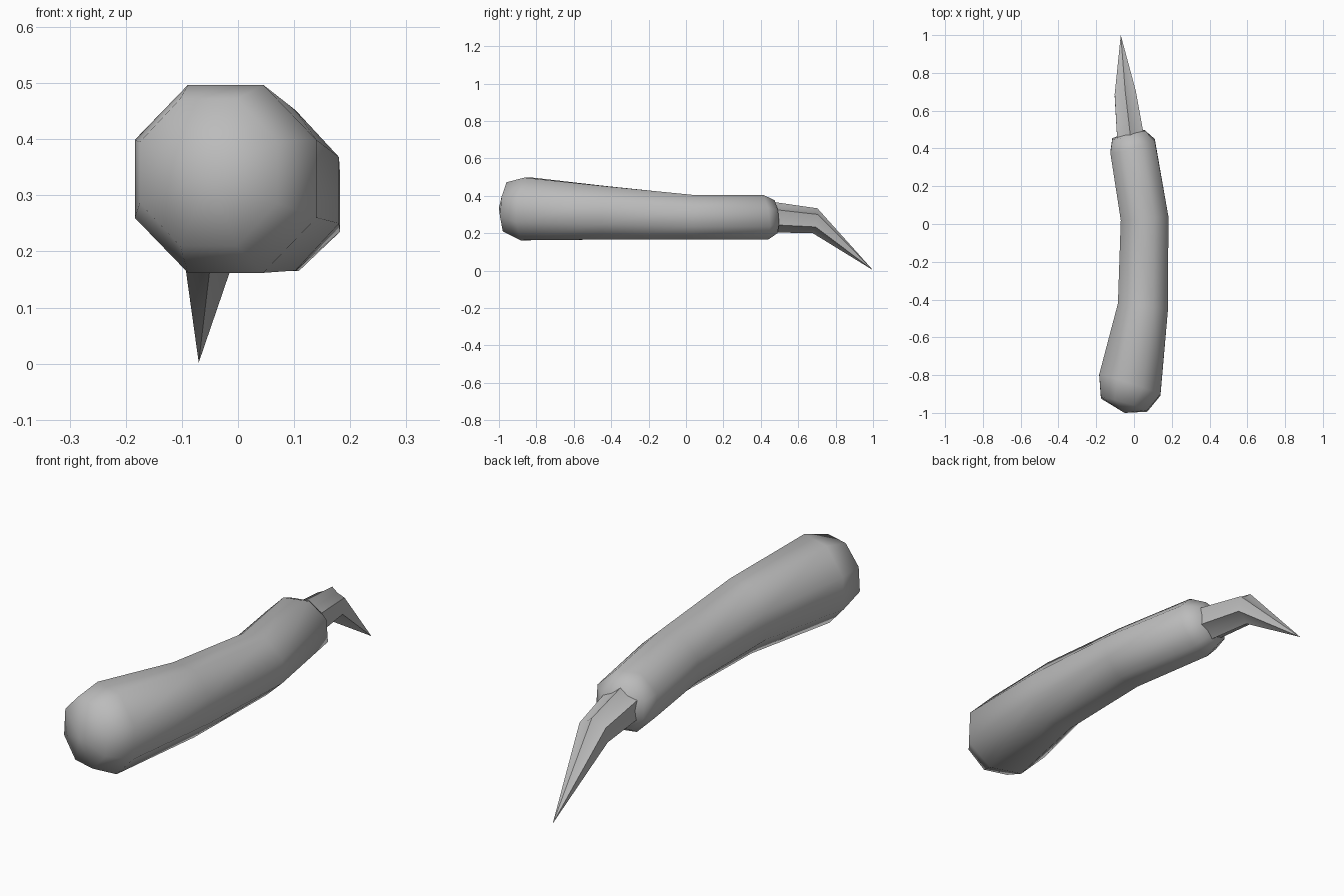
import bpy, bmesh, math
from mathutils import Vector

cube = bpy.data.objects.get("Cube")
if cube:
    bpy.data.objects.remove(cube, do_unlink=True)

grey = bpy.data.materials.new("plain grey")
grey.use_nodes = True
colour = (0.5, 0.5, 0.5, 1)
grey.diffuse_color = colour
grey.node_tree.nodes["Principled BSDF"].inputs["Base Color"].default_value = colour


def loft(name, sections, profile, start, end, sharp):
    """Skin tilted sections given as (left xy, right xy, bottom yz, top yz)."""
    bm = bmesh.new()
    rings = []
    for left, right, bottom, top in sections:
        l, r = Vector(left), Vector(right)
        side = (r - l) / 2
        mid = (l + r) / 2
        height = (top[1] - bottom[1]) / 2
        lean = (top[0] - bottom[0]) / 2
        z = (top[1] + bottom[1]) / 2
        rings.append([bm.verts.new((mid.x + side.x * c,
                                    mid.y + side.y * c + lean * s,
                                    z + height * s)) for c, s in profile])
    n = len(profile)
    for a, b in zip(rings, rings[1:]):
        for i in range(n):
            j = (i + 1) % n
            bm.faces.new((a[i], a[j], b[j], b[i]))
    # Close both ends to a point
    for ring, point in ((rings[0], start), (rings[-1], end)):
        pole = bm.verts.new(point)
        for i in range(n):
            bm.faces.new((ring[i], ring[(i + 1) % n], pole))
    bmesh.ops.recalc_face_normals(bm, faces=bm.faces)
    mesh = bpy.data.meshes.new(name)
    bm.to_mesh(mesh)
    bm.free()
    mesh.materials.append(grey)
    obj = bpy.data.objects.new(name, mesh)
    bpy.context.collection.objects.link(obj)
    bpy.ops.object.select_all(action="DESELECT")
    obj.select_set(True)
    bpy.context.view_layer.objects.active = obj
    bpy.ops.object.shade_smooth_by_angle(angle=math.radians(sharp))
    return obj


# Octagon with flat sides, reaching 1 across the flats
step = math.pi / 4
reach = 1 / math.cos(step / 2)
octagon = [(reach * math.cos((i + 0.5) * step), reach * math.sin((i + 0.5) * step))
           for i in range(8)]

# Six-ridged section with shallow grooves, one ridge on top
star = []
for i in range(12):
    a = math.pi / 2 + i * math.pi / 6
    radius = 1 if i % 2 == 0 else 0.8
    star.append((radius * math.cos(a) * 1.1, radius * math.sin(a)))

# Thick, gently curved finger with rounded ends
loft("finger", [
    ((-0.175, -0.92), (0.07, -0.99), (-0.97, 0.21), (-0.95, 0.472)),
    ((-0.184, -0.80), (0.14, -0.905), (-0.87, 0.162), (-0.85, 0.497)),
    ((-0.085, -0.42), (0.18, -0.45), (-0.435, 0.166), (-0.435, 0.452)),
    ((-0.07, 0.02), (0.182, 0.04), (0.03, 0.165), (0.03, 0.405)),
    ((-0.125, 0.38), (0.11, 0.445), (0.425, 0.165), (0.4, 0.405)),
    ((-0.115, 0.45), (0.055, 0.495), (0.48, 0.20), (0.465, 0.375)),
], octagon, (-0.05, -1.0, 0.335), (-0.03, 0.492, 0.288), 70)

# Bent claw pointing down
loft("claw", [
    ((-0.09, 0.40), (0.065, 0.42), (0.41, 0.205), (0.41, 0.375)),
    ((-0.105, 0.68), (0.012, 0.70), (0.67, 0.20), (0.695, 0.333)),
], star, (-0.015, 0.39, 0.29), (-0.07, 1.0, 0.002), 60)
